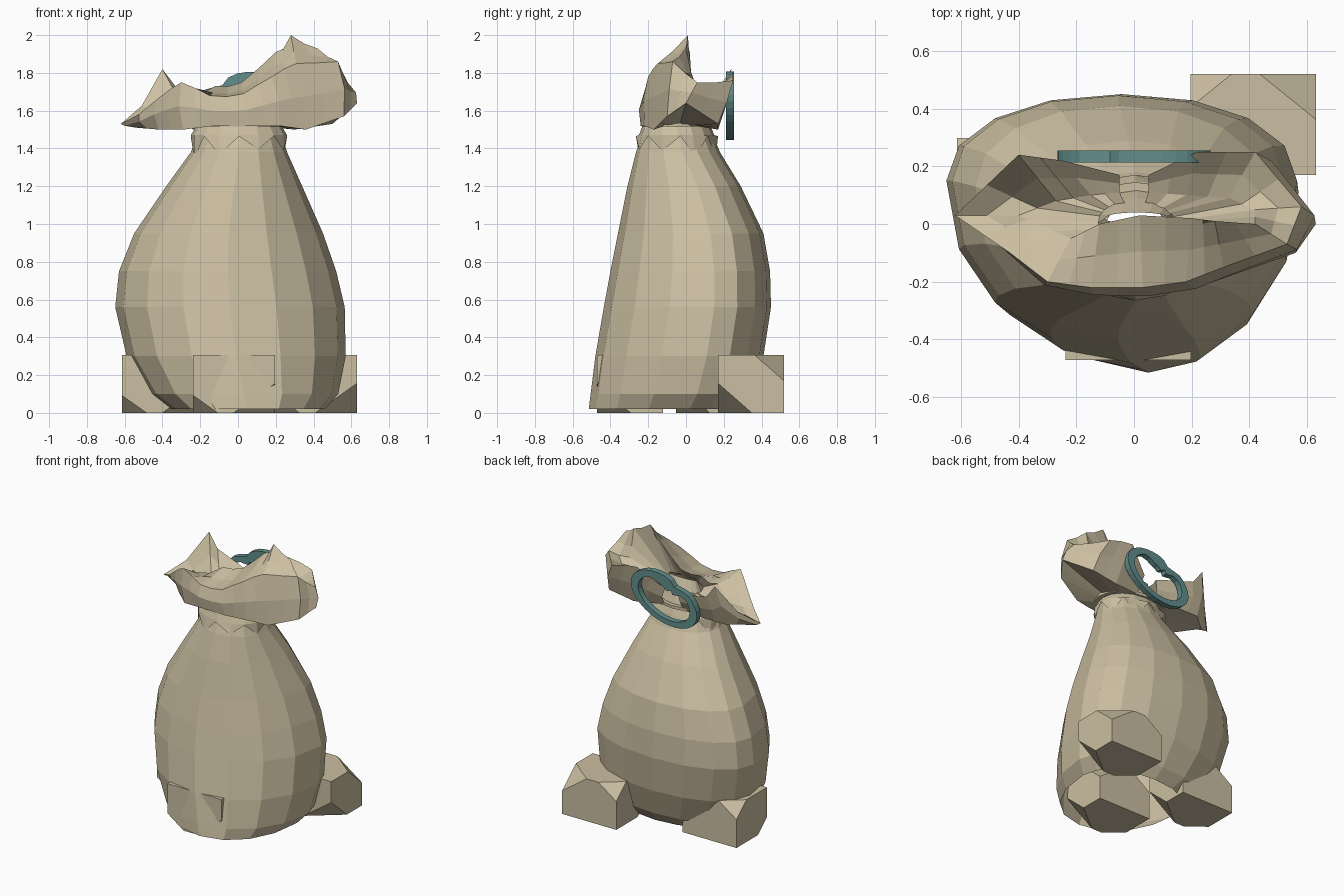
import bpy, bmesh, math, random
from mathutils import Vector

if "Cube" in bpy.data.objects:
    bpy.data.objects.remove(bpy.data.objects["Cube"])

random.seed(4)
TAU = math.tau


def material(name, rgb):
    m = bpy.data.materials.new(name)
    m.diffuse_color = (*rgb, 1)
    m.use_nodes = True
    m.node_tree.nodes["Principled BSDF"].inputs["Base Color"].default_value = m.diffuse_color
    return m


CLOTH = material("cloth", (0.60, 0.52, 0.36))
TEAL = material("teal", (0.12, 0.27, 0.26))


def finish(name, bm, mat):
    bmesh.ops.recalc_face_normals(bm, faces=bm.faces)
    me = bpy.data.meshes.new(name)
    bm.to_mesh(me)
    bm.free()
    me.materials.append(mat)
    ob = bpy.data.objects.new(name, me)
    bpy.context.collection.objects.link(ob)
    return ob


def loft(name, rows, mat, closed=True, wrap_rows=False):
    """Skin a list of equally long rows of points."""
    bm = bmesh.new()
    vs = [[bm.verts.new(p) for p in row] for row in rows]
    n = len(rows[0])
    for i in range(len(rows) if wrap_rows else len(rows) - 1):
        a, b = vs[i], vs[(i + 1) % len(rows)]
        for j in range(n if closed else n - 1):
            k = (j + 1) % n
            bm.faces.new((a[j], a[k], b[k], b[j]))
    return finish(name, bm, mat)


def sack_ring(z, x0, x1, y0, y1, yc, n=16):
    """Oval with separate left, right, front and back reach."""
    pts = []
    xc = (x0 + x1) / 2
    for i in range(n):
        c, s = math.cos(TAU * i / n), math.sin(TAU * i / n)
        c = math.copysign(abs(c) ** 0.94, c)
        s = math.copysign(abs(s) ** 0.94, s)
        pts.append((xc + c * (x1 - x0) / 2,
                    yc + s * ((y1 - yc) if s > 0 else (yc - y0)), z))
    return pts


# Sack body, open underneath, closing behind the gathers:
# z, left, right, front, back, widest y
profile = [
    (0.02, -0.36, 0.46, -0.515, 0.28, 0.02),
    (0.10, -0.47, 0.53, -0.505, 0.34, 0.06),
    (0.30, -0.59, 0.57, -0.48, 0.41, 0.11),
    (0.56, -0.65, 0.565, -0.435, 0.45, 0.15),
    (0.75, -0.63, 0.52, -0.40, 0.445, 0.15),
    (0.95, -0.55, 0.45, -0.36, 0.41, 0.13),
    (1.20, -0.38, 0.34, -0.31, 0.29, 0.06),
    (1.38, -0.25, 0.26, -0.265, 0.18, -0.02),
    (1.50, -0.20, 0.22, -0.22, 0.13, -0.05),
    (1.60, -0.13, 0.15, -0.15, 0.09, 0.00),
    (1.70, -0.10, 0.12, 0.00, 0.04, 0.02),
]
loft("sack_body", [sack_ring(*r) for r in profile], CLOTH)

# Pleated skirt just below the tie, ragged lower edge
skirt = [sack_ring(1.52, -0.22, 0.23, -0.23, 0.13, -0.05),
         sack_ring(1.47, -0.25, 0.26, -0.25, 0.15, -0.04),
         sack_ring(1.44, -0.25, 0.26, -0.265, 0.17, -0.03)]
skirt[2] = [(x, y, z + (random.uniform(-0.10, -0.04) if i % 2 else 0.025))
            for i, (x, y, z) in enumerate(skirt[2])]
loft("pleated_skirt", skirt, CLOTH)

# Tie cord
cord = [sack_ring(z, -0.22 - w, 0.23 + w, -0.20 - w, 0.11 + w, -0.05)
        for z, w in ((1.515, 0.035), (1.535, 0.035), (1.535, 0), (1.515, 0))]
loft("tie_cord", cord, CLOTH, wrap_rows=True)

# Gathered mouth, a horseshoe open at the back: lower edge, rim, inner fold
stations = [
    ((-0.06, 0.12, 1.52), (-0.05, 0.17, 1.66), (-0.05, 0.11, 1.64)),
    ((-0.25, 0.16, 1.52), (-0.25, 0.22, 1.70), (-0.15, 0.10, 1.62)),
    ((-0.42, 0.16, 1.52), (-0.40, 0.24, 1.82), (-0.27, 0.08, 1.60)),
    ((-0.54, 0.06, 1.51), (-0.62, 0.03, 1.53), (-0.40, 0.03, 1.60)),
    ((-0.42, -0.08, 1.50), (-0.43, -0.10, 1.66), (-0.33, 0.00, 1.62)),
    ((-0.29, -0.20, 1.50), (-0.30, -0.20, 1.75), (-0.22, -0.05, 1.68)),
    ((-0.12, -0.235, 1.52), (-0.15, -0.22, 1.68), (-0.12, 0.00, 1.73)),
    ((0.06, -0.24, 1.52), (0.03, -0.22, 1.69), (0.02, 0.03, 1.75)),
    ((0.22, -0.22, 1.52), (0.18, -0.20, 1.78), (0.20, 0.02, 1.91)),
    ((0.36, -0.17, 1.50), (0.31, -0.15, 1.85), (0.28, 0.01, 2.00)),
    ((0.56, -0.10, 1.57), (0.53, -0.07, 1.86), (0.42, 0.00, 1.93)),
    ((0.63, 0.00, 1.64), (0.58, 0.06, 1.75), (0.42, 0.05, 1.74)),
    ((0.50, 0.17, 1.53), (0.42, 0.25, 1.76), (0.33, 0.09, 1.70)),
    ((0.30, 0.17, 1.50), (0.22, 0.25, 1.80), (0.18, 0.10, 1.67)),
    ((0.08, 0.13, 1.52), (0.05, 0.17, 1.66), (0.05, 0.11, 1.64)),
]
dense = []
for i, st in enumerate(stations):
    st = [Vector(p) for p in st]
    if i:
        # a slightly sunken pleat between neighbouring stations
        mid = [(a + b) / 2 for a, b in zip(dense[-1], st)]
        mid[1].z += random.uniform(-0.02, 0.01)
        mid[2].z += random.uniform(-0.03, 0.0)
        if i in (2, 3):
            mid[1].z -= 0.035       # sharpens the upright flap on the left
        dense.append(mid)
    dense.append(st)
columns = []
for low, rim, inner in dense:
    a = math.atan2((low.y + 0.05) / 0.17, (low.x - 0.01) / 0.21)
    neck = Vector((0.01 + 0.20 * math.cos(a), -0.05 + 0.16 * math.sin(a), 1.52))
    out = Vector((low.x, low.y, 0))
    belly = (low + rim) / 2 + out.normalized() * 0.02
    floor = Vector((neck.x * 0.5, neck.y * 0.4 + 0.02, 1.62))
    columns.append([neck, low, belly, rim, (rim + inner) / 2 - Vector((0, 0, 0.01)),
                    inner, floor])
loft("gathered_mouth", columns, CLOTH, closed=False)

# Broken oval ring behind the neck, tilted, with a jagged piece at the top
N, tilt = 32, math.radians(19)
ring = []
for i in range(N):
    t = TAU * i / N
    outer, inner = 1.0, 0.78
    if 5 <= i <= 11:
        inner = (0.68, 0.55, 0.5, 0.42, 0.55, 0.45, 0.70)[i - 5]
    if i in (8, 9, 10):
        outer = (0.95, 0.80, 0.88)[i - 8]
    section = []
    for r, y in ((outer, 0.213), (outer, 0.255), (inner, 0.255), (inner, 0.213)):
        x, z = 0.275 * r * math.cos(t), 0.167 * r * math.sin(t)
        section.append((x * math.cos(tilt) - z * math.sin(tilt), y,
                        1.625 + x * math.sin(tilt) + z * math.cos(tilt)))
    ring.append(section)
loft("broken_ring", ring, TEAL, wrap_rows=True)


def stone(name, x, y):
    """Box with some corners cut off."""
    half = Vector((0.217, 0.175, 0.1535))
    bm = bmesh.new()
    bmesh.ops.create_cube(bm, size=2)
    for corner, depth in (((1, -1, -1), 0.66), ((1, 1, 1), 0.70),
                          ((-1, 1, 1), 0.78), ((-1, -1, -1), 0.80)):
        no = Vector(corner)
        cut = bmesh.ops.bisect_plane(
            bm, geom=bm.verts[:] + bm.edges[:] + bm.faces[:],
            plane_co=no * depth, plane_no=no, clear_outer=True)
        edges = [e for e in cut["geom_cut"] if isinstance(e, bmesh.types.BMEdge)]
        bmesh.ops.contextual_create(bm, geom=edges)
    for v in bm.verts:
        v.co = Vector((x + v.co.x * half.x, y + v.co.y * half.y,
                       half.z + v.co.z * half.z))
    finish(name, bm, CLOTH)


# Three stones holding the base
stone("stone_front", -0.02, -0.297)
stone("stone_left", -0.397, 0.123)
stone("stone_back_right", 0.413, 0.345)
